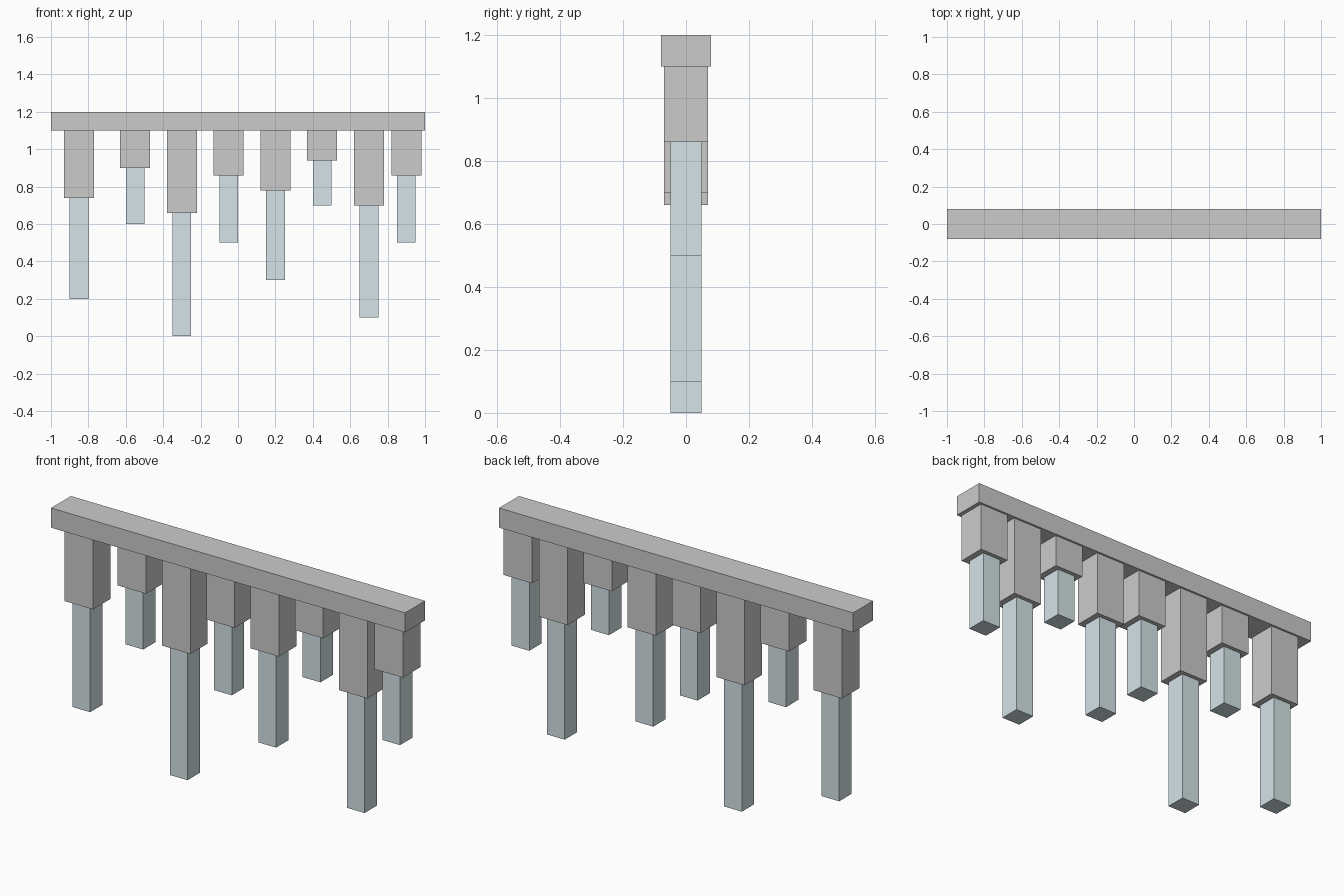
import bpy

if "Cube" in bpy.data.objects:
    bpy.data.objects.remove(bpy.data.objects["Cube"])

ice = bpy.data.materials.new("pale_ice")
ice.diffuse_color = (0.66, 0.77, 0.8, 1)
ice.use_nodes = True
ice.node_tree.nodes["Principled BSDF"].inputs["Base Color"].default_value = ice.diffuse_color


def box(name, x, width, depth, z0, z1, mat=None):
    bpy.ops.mesh.primitive_cube_add(size=1, location=(x, 0, (z0 + z1) / 2))
    ob = bpy.context.object
    ob.name = name
    ob.scale = (width, depth, z1 - z0)
    bpy.ops.object.transform_apply(location=False, rotation=False, scale=True)
    if mat:
        ob.data.materials.append(mat)


# Top rail
TOP = 1.1
box("top_rail", 0, 2.0, 0.16, TOP, 1.2)

# Hanging icicles: (x centre, total length), upper 40% is thicker
icicles = [(-0.85, 0.9), (-0.55, 0.5), (-0.3, 1.1), (-0.05, 0.6),
           (0.2, 0.8), (0.45, 0.4), (0.7, 1.0), (0.9, 0.6)]
for i, (x, length) in enumerate(icicles, 1):
    mid = TOP - 0.4 * length
    box(f"icicle_root_{i}", x, 0.16, 0.14, mid, TOP)
    box(f"icicle_tip_{i}", x, 0.10, 0.10, TOP - length, mid, ice)
